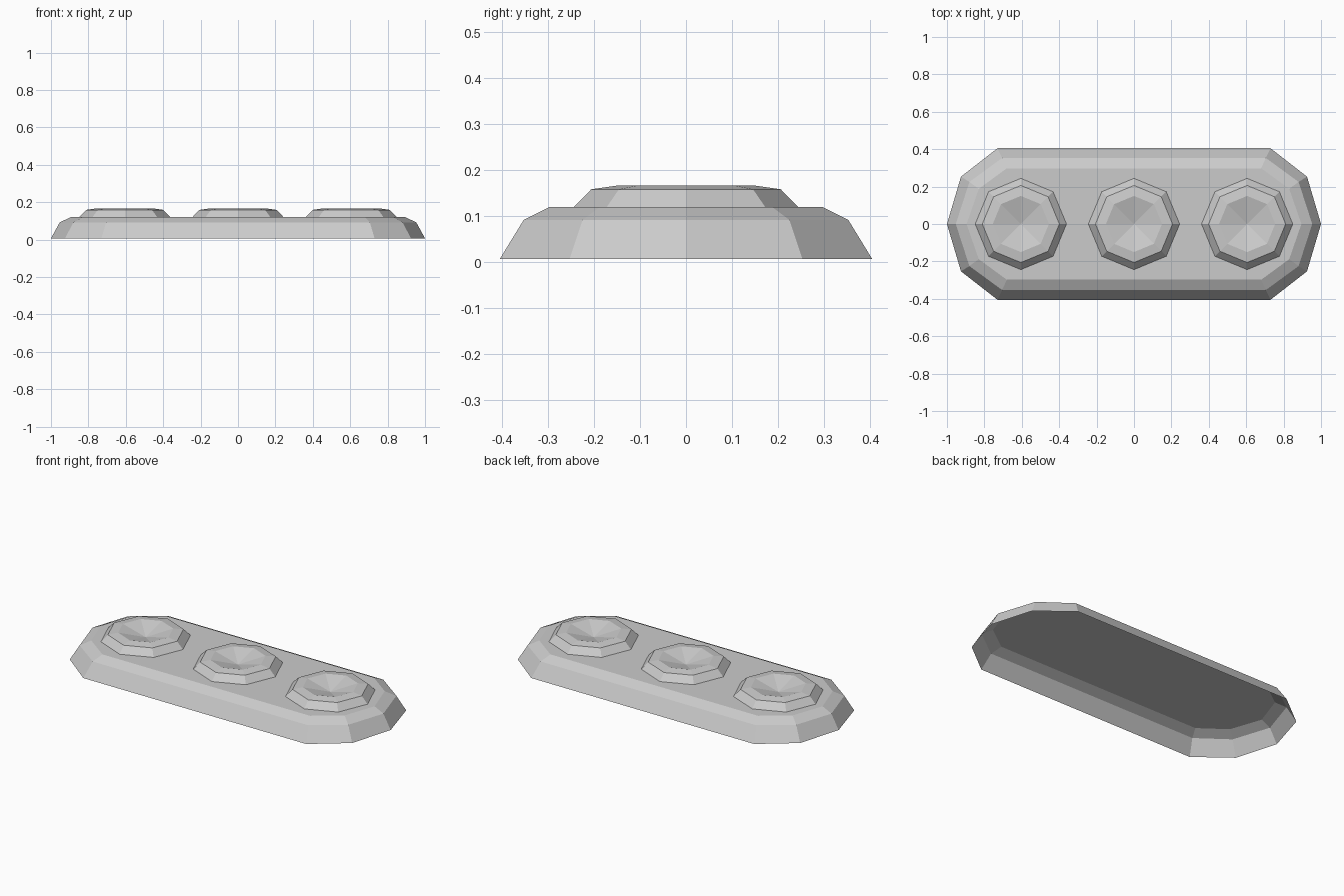
import bpy
from math import cos, sin, pi

if "Cube" in bpy.data.objects:
    bpy.data.objects.remove(bpy.data.objects["Cube"])


def make_object(name, verts, faces, location=(0, 0, 0)):
    mesh = bpy.data.meshes.new(name)
    mesh.from_pydata(verts, [], faces)
    mesh.update()
    obj = bpy.data.objects.new(name, mesh)
    obj.location = location
    bpy.context.collection.objects.link(obj)
    return obj


def bridge(rings, n):
    return [(r * n + i, r * n + (i + 1) % n, (r + 1) * n + (i + 1) % n, (r + 1) * n + i)
            for r in range(rings - 1) for i in range(n)]


def outline(tip, side, corner, z):
    """Ten-sided elongated ring mirrored from one quarter."""
    (sx, sy), (cx, cy) = side, corner
    return [(tip, 0, z), (sx, sy, z), (cx, cy, z), (-cx, cy, z), (-sx, sy, z),
            (-tip, 0, z), (-sx, -sy, z), (-cx, -cy, z), (cx, -cy, z), (sx, -sy, z)]


# Base plate: bevelled shell, open underneath
base = (outline(1.0, (0.925, 0.253), (0.73, 0.405), 0.007)
        + outline(0.953, (0.88, 0.225), (0.705, 0.353), 0.092)
        + outline(0.895, (0.83, 0.188), (0.68, 0.298), 0.12))
make_object("base_plate", base, bridge(3, 10) + [tuple(range(20, 30))])

# Dished octagonal buttons
profile = [(0.244, 0.12), (0.206, 0.159), (0.15, 0.167)]
N = 8
ring_verts = [(r * cos(2 * pi * i / N), r * sin(2 * pi * i / N), z)
              for r, z in profile for i in range(N)]
button_verts = ring_verts + [(0, 0, 0.128)]
dish = [(2 * N + i, 2 * N + (i + 1) % N, 3 * N) for i in range(N)]
for label, x in (("left", -0.605), ("middle", 0), ("right", 0.605)):
    make_object("button_" + label, button_verts, bridge(3, N) + dish, (x, 0, 0))
